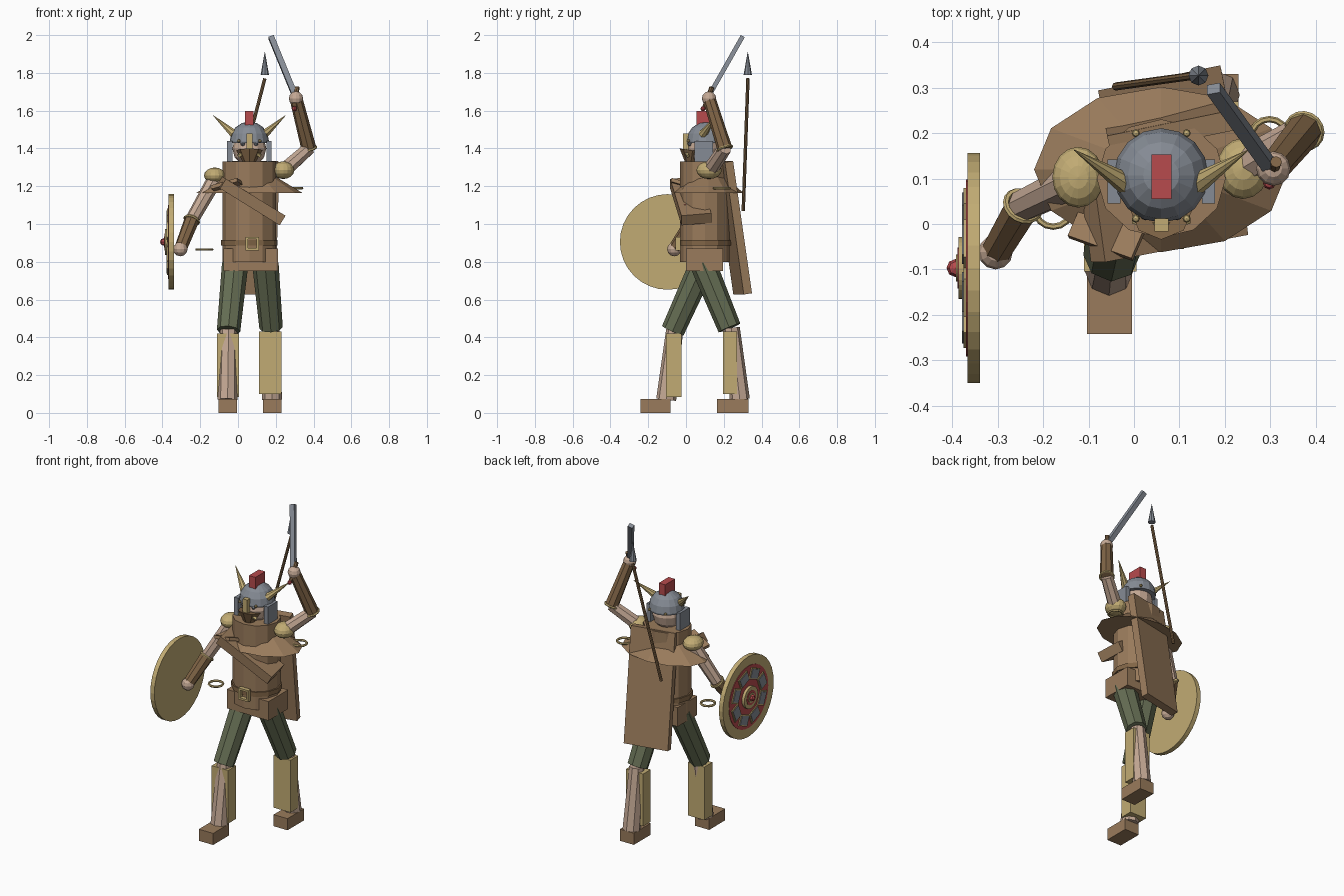
import bpy, bmesh, math
from mathutils import Vector, Matrix

if "Cube" in bpy.data.objects:
    bpy.data.objects.remove(bpy.data.objects["Cube"])


def material(name, r, g, b):
    col = [(c / 255) ** 2.2 for c in (r, g, b)] + [1]
    m = bpy.data.materials.new(name)
    m.use_nodes = True
    m.diffuse_color = col
    m.node_tree.nodes["Principled BSDF"].inputs["Base Color"].default_value = col
    return m


gold = material("gold", 192, 170, 115)
brown = material("brown leather", 152, 122, 92)
wood = material("dark wood", 128, 101, 72)
steel = material("steel", 132, 138, 147)
red = material("red", 182, 76, 78)
green = material("green cloth", 101, 109, 84)
skin = material("skin", 196, 168, 148)


def finish(name, bm, mat, matrix):
    bmesh.ops.transform(bm, matrix=matrix, verts=bm.verts)
    mesh = bpy.data.meshes.new(name)
    bm.to_mesh(mesh)
    bm.free()
    mesh.materials.append(mat)
    ob = bpy.data.objects.new(name, mesh)
    bpy.context.collection.objects.link(ob)
    return ob


def along(a, b, side=None):
    """Matrix placing local z along a-b, local x close to side."""
    a, b = Vector(a), Vector(b)
    z = (b - a).normalized()
    s = Vector(side) if side else Vector((1, 0, 0))
    if abs(z.dot(s.normalized())) > 0.95:
        s = Vector((0, 1, 0))
    x = (s - z * s.dot(z)).normalized()
    y = z.cross(x)
    rot = Matrix((x, y, z)).transposed().to_4x4()
    return Matrix.Translation((a + b) / 2) @ rot, (b - a).length


def tube(name, mat, a, b, r1, r2=None, sides=8, squash=1):
    m, length = along(a, b)
    bm = bmesh.new()
    bmesh.ops.create_cone(bm, cap_ends=True, segments=sides, radius1=r1,
                          radius2=r1 if r2 is None else r2, depth=length)
    return finish(name, bm, mat, m @ Matrix.Diagonal((1, squash, 1, 1)))


def bar(name, mat, a, b, width, depth, side=None):
    m, length = along(a, b, side)
    bm = bmesh.new()
    bmesh.ops.create_cube(bm, size=1)
    return finish(name, bm, mat, m @ Matrix.Diagonal((width, depth, length, 1)))


def box(name, mat, lo, hi):
    lo, hi = Vector(lo), Vector(hi)
    bm = bmesh.new()
    bmesh.ops.create_cube(bm, size=1)
    return finish(name, bm, mat, Matrix.Translation((lo + hi) / 2) @ Matrix.Diagonal((*(hi - lo), 1)))


def ball(name, mat, at, rx, ry=None, rz=None, seg=16, dome=False):
    bm = bmesh.new()
    bmesh.ops.create_uvsphere(bm, u_segments=seg, v_segments=seg // 2, radius=1)
    if dome:
        cut = bmesh.ops.bisect_plane(bm, geom=bm.verts[:] + bm.edges[:] + bm.faces[:],
                                     plane_co=(0, 0, -0.1), plane_no=(0, 0, -1), clear_outer=True)
        rim = [e for e in cut["geom_cut"] if isinstance(e, bmesh.types.BMEdge)]
        bmesh.ops.edgeloop_fill(bm, edges=rim)
    return finish(name, bm, mat, Matrix.Translation(at) @ Matrix.Diagonal((rx, ry or rx, rz or rx, 1)))


def ring(name, mat, at, radius, thick, axis=(0, 0, 1)):
    m, _ = along(Vector(at) - Vector(axis), Vector(at) + Vector(axis))
    bm = bmesh.new()
    rows = []
    for i in range(16):
        t = math.tau * i / 16
        row = []
        for j in range(6):
            p = math.tau * j / 6
            d = radius + thick * math.cos(p)
            row.append(bm.verts.new((d * math.cos(t), d * math.sin(t), thick * math.sin(p))))
        rows.append(row)
    for i in range(16):
        for j in range(6):
            n, k = rows[(i + 1) % 16], (j + 1) % 6
            bm.faces.new((rows[i][j], n[j], n[k], rows[i][k]))
    return finish(name, bm, mat, m)


CX, CY = 0.06, 0.1

# legs and feet
tube("right_thigh", green, (-0.015, 0.09, 0.79), (-0.05, -0.07, 0.435), 0.07, 0.062)
tube("left_thigh", green, (0.145, 0.09, 0.79), (0.175, 0.23, 0.45), 0.07, 0.062)
tube("right_shin", skin, (-0.05, -0.06, 0.44), (-0.055, -0.105, 0.07), 0.045, 0.053)
tube("left_shin", skin, (0.175, 0.24, 0.45), (0.18, 0.285, 0.07), 0.045, 0.053)
box("right_greave", gold, (-0.11, -0.105, 0.085), (0.005, -0.025, 0.42))
box("left_greave", gold, (0.11, 0.195, 0.1), (0.23, 0.27, 0.43))
box("right_boot", brown, (-0.104, -0.242, 0), (-0.004, -0.083, 0.073))
box("left_boot", brown, (0.133, 0.165, 0), (0.23, 0.33, 0.073))

# torso, skirt and belt
tube("torso", brown, (CX, CY, 0.8), (CX, CY, 1.33), 0.142, sides=12, squash=0.92)
box("tunic_skirt", brown, (-0.078, 0, 0.75), (0.213, 0.195, 0.87))
tube("belt", wood, (CX, CY, 0.885), (CX, CY, 0.915), 0.15, sides=12, squash=0.92)
for dz in (-0.03, 0.03):
    box("buckle_bar", gold, (0.04, -0.055, 0.89 + dz), (0.11, -0.03, 0.902 + dz))
for x in (0.04, 0.098):
    box("buckle_side", gold, (x, -0.055, 0.86), (x + 0.012, -0.03, 0.932))

# shoulder cape, bandolier, brooch and cloak
tube("shoulder_cape", brown, (CX, 0.12, 1.165), (CX, 0.12, 1.25), 0.28, 0.14, sides=12, squash=0.65)
bar("bandolier", brown, (-0.09, -0.005, 1.22), (0.225, 0.055, 1.025), 0.16, 0.06, (0, 1, 0))
bar("bandolier_flap", brown, (-0.13, 0.005, 1.185), (0.01, -0.045, 1.225), 0.075, 0.02, (0.5, 0.8, -0.2))
ball("brooch", red, (0.143, -0.005, 1.085), 0.024, seg=8)
bar("cloak", brown, (0.08, 0.2, 1.33), (0.06, 0.3, 0.63), 0.275, 0.045, (1, 0.2, 0.04))

# head and face
ball("head", skin, (CX, CY, 1.4), 0.09, 0.09, 0.095, seg=12)
tube("beard", wood, (CX, 0.02, 1.285), (CX, 0.035, 1.39), 0.008, 0.07, sides=8)
for s in (-1, 1):
    bar("moustache", gold, (CX, -0.005, 1.395), (CX + s * 0.06, 0.01, 1.36), 0.015, 0.015)
    ball("eye", steel, (CX + s * 0.035, 0.02, 1.425), 0.012, seg=8)

# helmet with horns, guards, rivets and crest
ball("helmet", steel, (CX, 0.107, 1.438), 0.104, dome=True)
box("helmet_crest", red, (0.038, 0.055, 1.525), (0.083, 0.153, 1.598))
box("nose_guard", gold, (0.045, -0.017, 1.38), (0.076, 0.012, 1.48))
for s in (-1, 1):
    tube("horn", gold, (CX + s * 0.08, 0.09, 1.475), (CX + s * 0.192, 0.163, 1.575), 0.024, 0.001)
    x = CX + s * 0.104
    box("cheek_guard", steel, (x - 0.014, 0.045, 1.32), (x + 0.014, 0.142, 1.44))
    for y in (0.012, 0.2):
        ball("rivet", gold, (CX + s * 0.056, y, 1.44), 0.009, seg=8)

# arms
ball("right_pauldron", gold, (-0.123, 0.103, 1.257), 0.057, 0.067, 0.042)
ball("left_pauldron", gold, (0.24, 0.122, 1.285), 0.058, 0.067, 0.047)
for side, shoulder, elbow, hand in (
        ("right", (-0.12, 0.1, 1.24), (-0.245, 0.04, 1.02), (-0.305, -0.062, 0.867)),
        ("left", (0.24, 0.125, 1.28), (0.375, 0.205, 1.4), (0.307, 0.122, 1.665))):
    tube(side + "_upper_arm", skin, shoulder, elbow, 0.042, 0.036)
    tube(side + "_bracer", wood, elbow, hand, 0.04, 0.034)
    ring(side + "_elbow_band", gold, elbow, 0.039, 0.007, Vector(hand) - Vector(elbow))
    ball(side + "_hand", skin, hand, 0.038, seg=12)
ring("right_bangle", gold, (-0.178, 0.035, 0.865), 0.041, 0.007)
ring("left_bangle", gold, (0.298, 0.19, 1.19), 0.041, 0.007)
ball("bracer_gem", red, (0.298, 0.09, 1.61), 0.014, seg=8)

# sword and spear
tube("sword_grip", wood, (0.3, 0.1, 1.62), (0.313, 0.137, 1.725), 0.013)
bar("sword_blade", steel, (0.3, 0.125, 1.685), (0.175, 0.298, 1.99), 0.03, 0.024)
tube("spear_shaft", wood, (-0.04, 0.303, 1.07), (0.142, 0.328, 1.77), 0.009)
tube("spear_head", steel, (0.142, 0.327, 1.79), (0.142, 0.327, 1.91), 0.022, 0.001)

# shield, layered towards the outer face
SY, SZ = -0.097, 0.905


def layer(name, mat, inner, outer, radius):
    tube(name, mat, (inner, SY, SZ), (outer, SY, SZ), radius, sides=32)


layer("shield_board", gold, -0.339, -0.367, 0.253)
layer("shield_field", red, -0.366, -0.37, 0.195)
for i in range(8):
    t = math.tau * (i + 0.5) / 8
    d = Vector((0, math.cos(t), math.sin(t)))
    mid = Vector((-0.37, SY, SZ)) + d * 0.138
    for name, mat, w, h, out in (("plate_frame", gold, 0.09, 0.068, 0.006),
                                 ("shield_plate", steel, 0.072, 0.054, 0.009)):
        c = mid - Vector((out / 2, 0, 0))
        bar(name, mat, c - d * h / 2, c + d * h / 2, out, w, (1, 0, 0))
layer("shield_hub", gold, -0.367, -0.387, 0.068)
layer("hub_inlay", red, -0.386, -0.389, 0.045)
layer("hub_cap", gold, -0.388, -0.392, 0.03)
ball("shield_boss", red, (-0.393, SY, SZ), 0.02, seg=8)
